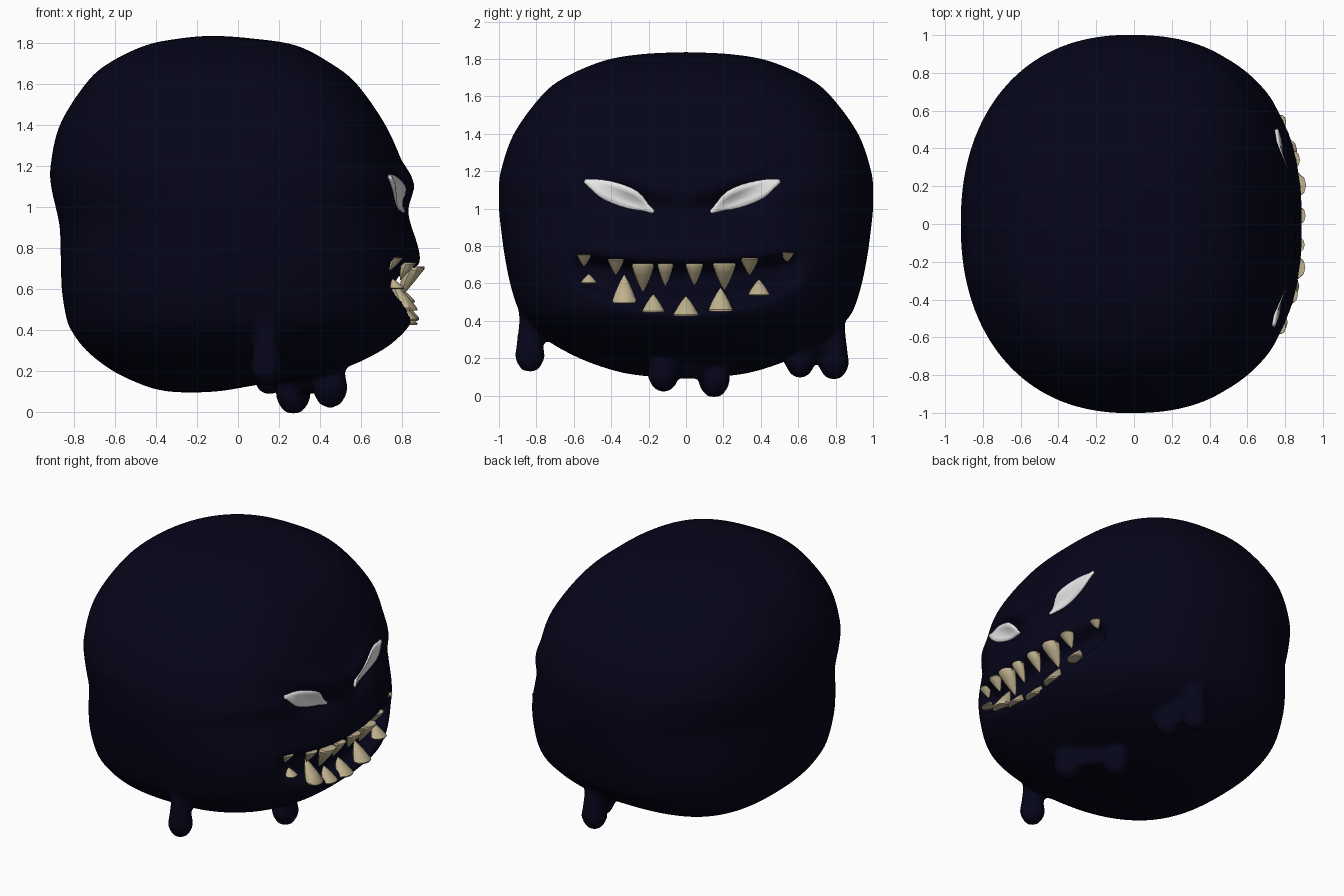
import bpy, bmesh, math
from mathutils import Vector

if "Cube" in bpy.data.objects:
    bpy.data.objects.remove(bpy.data.objects["Cube"])

def material(name, rgb):
    m = bpy.data.materials.new(name)
    m.diffuse_color = (*rgb, 1)
    m.use_nodes = True
    m.node_tree.nodes["Principled BSDF"].inputs["Base Color"].default_value = m.diffuse_color
    return m

DARK = material("midnight_blue", (0.0016, 0.0016, 0.0105))
BONE = material("bone", (0.52, 0.44, 0.27))
WHITE = material("eye_white", (0.80, 0.80, 0.80))

def finish(bm, name, mat):
    bmesh.ops.recalc_face_normals(bm, faces=bm.faces)
    me = bpy.data.meshes.new(name)
    bm.to_mesh(me)
    bm.free()
    me.materials.append(mat)
    me.polygons.foreach_set("use_smooth", [True] * len(me.polygons))
    ob = bpy.data.objects.new(name, me)
    bpy.context.collection.objects.link(ob)
    return ob

def loft(bm, rings):
    """Skin closed rings of points and cap both ends."""
    vs = [[bm.verts.new(p) for p in r] for r in rings]
    n = len(vs[0])
    for a, b in zip(vs, vs[1:]):
        for i in range(n):
            j = (i + 1) % n
            bm.faces.new((a[i], a[j], b[j], b[i]))
    bm.faces.new(vs[0][::-1])
    bm.faces.new(vs[-1])

def catmull(pts, steps):
    out = []
    for i in range(len(pts) - 1):
        p = [pts[max(0, min(len(pts) - 1, i + k))] for k in (-1, 0, 1, 2)]
        for s in range(steps):
            t = s / steps
            out.append([0.5 * (2*b + (c - a)*t + (2*a - 5*b + 4*c - d)*t*t
                               + (3*b - a - 3*c + d)*t**3) for a, b, c, d in zip(*p)])
    return out + [list(pts[-1])]

# Body outline: height, back x, face x, half width
ROWS = catmull([
    (0.095, -0.26, -0.20, 0.03), (0.103, -0.36, -0.08, 0.20), (0.13, -0.46, 0.08, 0.37),
    (0.2, -0.61, 0.47, 0.57), (0.3, -0.74, 0.70, 0.75), (0.4, -0.815, 0.82, 0.855),
    (0.47, -0.84, 0.87, 0.90), (0.6, -0.86, 0.89, 0.94), (0.75, -0.865, 0.89, 0.97),
    (0.9, -0.87, 0.855, 0.99), (1.0, -0.89, 0.835, 1.0), (1.1, -0.912, 0.85, 1.0),
    (1.2, -0.915, 0.81, 0.99), (1.4, -0.87, 0.72, 0.92), (1.6, -0.745, 0.58, 0.775),
    (1.7, -0.635, 0.455, 0.65), (1.79, -0.45, 0.28, 0.44), (1.825, -0.27, 0.05, 0.24),
    (1.836, -0.15, -0.10, 0.03)], 7)

def smooth(t):
    t = max(0, min(1, t))
    return t * t * (3 - 2 * t)

def carve(y, z):
    """Depth of the mouth groove, eye sockets and overhanging brows on the face."""
    q = abs(y) / 0.6
    zc, h = 0.575 + 0.11 * q * q, 0.155 - 0.07 * q * q
    mouth = 0.125 * smooth((1 - abs(z - zc) / max(h, 0.04)) * 1.9) * smooth((1.08 - q) * 4)
    ey = abs(y + 0.02) - 0.31
    ez = z - (1.055 + 0.4 * ey)
    socket = 0.07 * math.exp(-(ey / 0.2) ** 2 - (ez / 0.075) ** 2)
    brow = 0.022 * math.exp(-((ey + 0.08) / 0.2) ** 2 - ((ez - 0.14) / 0.06) ** 2)
    return mouth + socket - brow

def front_n(z):
    return 2.45 + 0.25 * smooth((z - 1.1) / 0.3)

def back_n(z):
    return 2.2 + 0.25 * smooth((1.0 - z) / 0.4)

def face_x(y, z, carved=True):
    a, b = next(((a, b) for a, b in zip(ROWS, ROWS[1:]) if a[0] <= z <= b[0]))
    t = (z - a[0]) / (b[0] - a[0])
    _, x0, x1, w = [p + (q - p) * t for p, q in zip(a, b)]
    n = front_n(z)
    x = (x0 + x1) / 2 + (x1 - x0) / 2 * (1 - min(1, abs(y) / w) ** n) ** (1 / n)
    return x - (carve(y, z) if carved else 0)

# Blob body
bm = bmesh.new()
rings = []
for z, x0, x1, w in ROWS:
    ring = []
    for i in range(160):
        a = math.tau * i / 160
        c, s = math.cos(a), math.sin(a)
        n = front_n(z) if c > 0 else back_n(z)
        r = (abs(c) ** n + abs(s) ** n) ** (-1 / n)
        x, y = (x0 + x1) / 2 + (x1 - x0) / 2 * r * c, w * r * s
        if c > 0:
            x -= carve(y, z) * smooth(c * 4)
        ring.append((x, y, z))
    rings.append(ring)
loft(bm, rings)

# Slime drips: x, y, tip height, root height, bulb radius
for x, y, z0, z1, r in [(0.14, -0.835, 0.125, 0.56, 0.082), (0.155, 0.79, 0.085, 0.55, 0.085),
                        (0.225, 0.61, 0.095, 0.35, 0.085), (0.27, 0.15, -0.01, 0.3, 0.088),
                        (0.45, -0.12, 0.02, 0.35, 0.088)]:
    top = z1 - z0
    prof = catmull([(0.012, 0), (0.6 * r, 0.2 * r), (r, r), (0.9 * r, 1.6 * r),
                    (0.72 * r, 0.55 * top + 0.5 * r), (0.8 * r, 0.85 * top), (0.5 * r, top)], 3)
    loft(bm, [[(x + q * math.cos(math.tau * i / 20), y + q * math.sin(math.tau * i / 20), z0 + h)
               for i in range(20)] for q, h in prof])

# Webs of slime joining neighbouring drips: centre, half length, slant, half height
for cx, cy, cz, ly, slant, lz in [(0.36, 0.015, 0.18, 0.21, -0.66, 0.095),
                                  (0.19, 0.70, 0.27, 0.10, -0.4, 0.07)]:
    for v in bmesh.ops.create_uvsphere(bm, u_segments=24, v_segments=14, radius=1)["verts"]:
        px, py, pz = v.co.x * 0.07, v.co.y * ly, v.co.z * lz
        v.co = (cx + px + slant * py, cy + py, cz + pz)

body = finish(bm, "body", DARK)
rm = body.modifiers.new("fuse", "REMESH")
rm.mode = "VOXEL"
rm.voxel_size = 0.02
rm.use_smooth_shade = True
sm = body.modifiers.new("soften", "SMOOTH")
sm.factor = 0.5
sm.iterations = 5

# Slanted eyes
UPPER = catmull([(0.52, 1.15), (0.40, 1.15), (0.24, 1.09), (0.153, 0.985)], 4)
LOWER = catmull([(0.52, 1.145), (0.44, 1.06), (0.30, 1.003), (0.153, 0.98)], 4)
for side, name in ((-1, "eye_left"), (1, "eye_right")):
    bm = bmesh.new()
    grid = []
    for u, l in zip(UPPER, LOWER):
        col = []
        for k in range(5):
            t = k / 4
            y = side * (u[0] + (l[0] - u[0]) * t) - 0.02
            z = u[1] + (l[1] - u[1]) * t
            x = face_x(y, z) + 0.004 + 0.008 * math.sin(math.pi * t)
            col.append(bm.verts.new((x, y, z)))
        grid.append(col)
    for a, b in zip(grid, grid[1:]):
        for k in range(4):
            bm.faces.new((a[k], a[k + 1], b[k + 1], b[k]))
    eye = finish(bm, name, WHITE)
    so = eye.modifiers.new("thickness", "SOLIDIFY")
    so.thickness = 0.02
    so.offset = 0

# Teeth: y, root height, tip height, width
UPPER_TEETH = [(-.545, .755, .69, .08), (-.375, .73, .645, .09), (-.23, .705, .555, .125),
               (-.11, .705, .585, .09), (.045, .705, .59, .10), (.205, .71, .565, .13),
               (.34, .735, .645, .10), (.54, .765, .715, .08)]
LOWER_TEETH = [(-.52, .60, .65, .09), (-.33, .495, .645, .135), (-.175, .445, .54, .125),
               (0, .425, .53, .14), (.185, .45, .575, .135), (.39, .535, .62, .12)]

def teeth(name, spec):
    bm = bmesh.new()
    for y, zb, zt, w in spec:
        base = Vector((face_x(y, zb, False) - 0.02, y, zb))
        tip = Vector((base.x - 0.5 * abs(zt - zb), y, zt))
        rings = []
        for t, r in ((0, 0.9), (0.08, 1), (0.4, 0.74), (0.75, 0.38), (1, 0.05)):
            c = base.lerp(tip, t)
            rings.append([c + Vector((0.4 * w * r * math.cos(math.tau * i / 10),
                                      0.5 * w * r * math.sin(math.tau * i / 10), 0))
                          for i in range(10)])
        loft(bm, rings)
    ob = finish(bm, name, BONE)
    bpy.context.view_layer.objects.active = ob
    ob.select_set(True)
    bpy.ops.object.shade_smooth_by_angle(angle=math.radians(40))
    ob.select_set(False)

teeth("upper_teeth", UPPER_TEETH)
teeth("lower_teeth", LOWER_TEETH)
